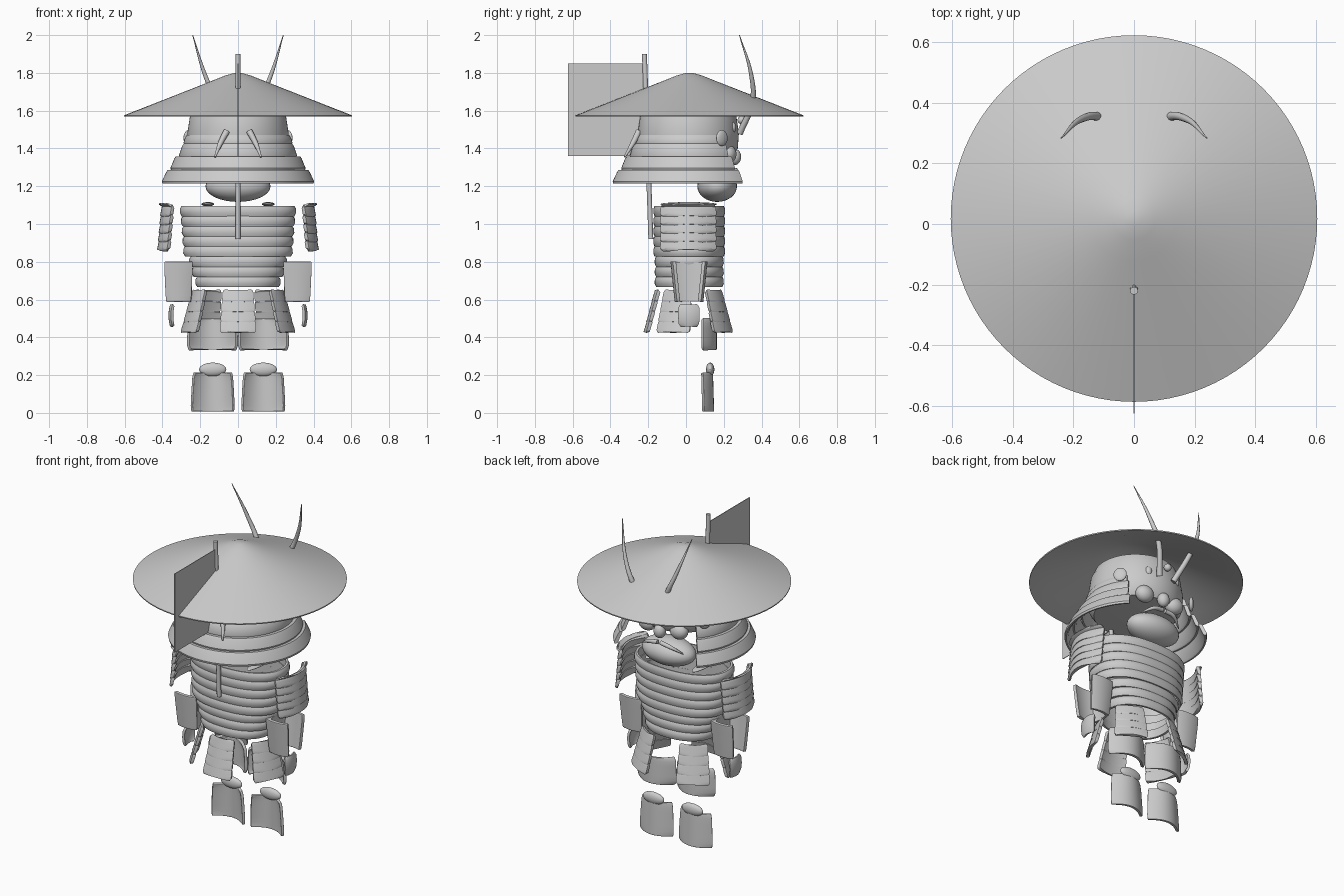
import bpy, bmesh
from math import sin, cos, pi, radians
from mathutils import Vector, Matrix

if "Cube" in bpy.data.objects:
    bpy.data.objects.remove(bpy.data.objects["Cube"])


def make(name, bm):
    bmesh.ops.recalc_face_normals(bm, faces=bm.faces)
    me = bpy.data.meshes.new(name)
    bm.to_mesh(me)
    bm.free()
    ob = bpy.data.objects.new(name, me)
    bpy.context.collection.objects.link(ob)
    return ob


def lathe(name, prof, a0=0, a1=360, sy=1.0, cy=0.0, n=64, loop=False, e=2.0):
    """Sweep an (r, z) profile round z; e > 2 squares the plan off."""
    bm = bmesh.new()
    full = a1 - a0 >= 360
    rows = []
    for i in range(n if full else n + 1):
        a = radians(a0 + (a1 - a0) * i / n)
        c, s = cos(a), sin(a)
        k = (abs(c) ** e + abs(s) ** e) ** (-1 / e)
        rows.append([bm.verts.new((r * k * c, r * k * s * sy + cy, z)) for r, z in prof])
    m = len(prof)
    for i in range(n):
        p, q = rows[i], rows[(i + 1) % len(rows)]
        for j in range(m if loop else m - 1):
            bm.faces.new((p[j], p[(j + 1) % m], q[(j + 1) % m], q[j]))
    if loop and not full:
        bm.faces.new(rows[0])
        bm.faces.new(rows[-1])
    bmesh.ops.remove_doubles(bm, verts=bm.verts, dist=1e-5)
    return make(name, bm)


def plate(name, loc, ang, w0, w1, h, bulge, lean=0.0, t=0.016, corner=0.12, puff=0.0):
    """Curved plate facing direction ang (degrees in plan); w0 top, w1 bottom width."""
    bm = bmesh.new()
    nu, nv = 16, 8
    rot = Matrix.Rotation(radians(ang - 90), 3, 'Z')
    g = []
    for j in range(nv + 1):
        v = sin((j / nv - 0.5) * pi)
        w = (w0 + (w1 - w0) * (1 - v) / 2) * (1 - corner * abs(v) ** 8)
        row = []
        for i in range(nu + 1):
            u = sin((i / nu - 0.5) * pi)
            p = Vector((u * w / 2, -bulge * u * u - lean * v / 2 + puff * (1 - v * v), v * h / 2))
            row.append(bm.verts.new(rot @ p + Vector(loc)))
        g.append(row)
    for j in range(nv):
        for i in range(nu):
            bm.faces.new((g[j][i], g[j][i + 1], g[j + 1][i + 1], g[j + 1][i]))
    ob = make(name, bm)
    so = ob.modifiers.new("thick", 'SOLIDIFY')
    so.thickness, so.offset = t, 0
    be = ob.modifiers.new("soft", 'BEVEL')
    be.width, be.segments, be.limit_method = t * 0.3, 2, 'ANGLE'
    return ob


def ball(name, loc, size, rot=0.0):
    bm = bmesh.new()
    bmesh.ops.create_uvsphere(bm, u_segments=32, v_segments=16, radius=1)
    mat = Matrix.Translation(loc) @ Matrix.Rotation(radians(rot), 4, 'Z') @ Matrix.Diagonal((*size, 1))
    bm.transform(mat)
    return make(name, bm)


def tube(name, pts, radii):
    cu = bpy.data.curves.new(name, 'CURVE')
    cu.dimensions = '3D'
    cu.bevel_depth, cu.bevel_resolution, cu.resolution_u = 1.0, 4, 10
    cu.use_fill_caps = True
    sp = cu.splines.new('BEZIER')
    sp.bezier_points.add(len(pts) - 1)
    for b, p, r in zip(sp.bezier_points, pts, radii):
        b.co, b.radius = p, r
        b.handle_left_type = b.handle_right_type = 'AUTO'
    ob = bpy.data.objects.new(name, cu)
    bpy.context.collection.objects.link(ob)
    return ob


# wide conical hat with a thin rim
lathe("hat", [(0, 1.80), (0.025, 1.798), (0.07, 1.785), (0.14, 1.757), (0.604, 1.575),
              (0.603, 1.568), (0.50, 1.597), (0.14, 1.742), (0, 1.785)], cy=0.018, n=96)

# helmet bowl and flared neck guard, open at the face
lathe("helmet_bowl", [(0, 1.66), (0.16, 1.655), (0.23, 1.63), (0.253, 1.58), (0.268, 1.48),
                      (0.262, 1.40), (0.235, 1.36), (0, 1.35)], cy=0.012)
for i, (r0, r1, z, end) in enumerate([(0.272, 0.288, 1.42, 40), (0.288, 0.312, 1.352, 42),
                                      (0.33, 0.358, 1.284, 43), (0.372, 0.403, 1.214, 45)]):
    h = 0.073 if i else 0.05
    lathe(f"neck_guard_{i}", [(r0, z + h), (r0 - 0.018, z + h), (r1 - 0.022, z + 0.008), (r1 - 0.012, z),
                              (r1 - 0.003, z), (r1, z + 0.012), (r0 + 0.008, z + h - 0.012)],
          -180 - end, end, cy=0.015, loop=True)

# face mask
ball("jaw", (0, 0.165, 1.20), (0.172, 0.105, 0.083))
ball("nose", (0, 0.258, 1.355), (0.036, 0.034, 0.043))
for s in (-1, 1):
    ball("cheek", (s * 0.108, 0.222, 1.37), (0.056, 0.045, 0.05))
    ball("brow_stud", (s * 0.10, 0.245, 1.51), (0.02, 0.02, 0.03))
    ball("side_disc", (s * 0.262, 0.19, 1.455), (0.038, 0.014, 0.042), s * -50)
    tube("moustache", [(s * 0.01, 0.262, 1.285), (s * 0.07, 0.262, 1.275), (s * 0.14, 0.225, 1.235)],
         [0.013, 0.012, 0.003])
    tube("horn", [(s * 0.05, 0.285, 1.48), (s * 0.115, 0.352, 1.65), (s * 0.175, 0.345, 1.79),
                  (s * 0.24, 0.283, 2.0)], [0.017, 0.015, 0.011, 0.002])
    tube("cord_tail", [(s * 0.06, -0.25, 1.49), (s * 0.092, -0.28, 1.43), (s * 0.122, -0.325, 1.355)],
         [0.017, 0.014, 0.005])
ball("crest_knob", (0, 0.295, 1.55), (0.022, 0.022, 0.022))

# banner on its pole at the back
tube("banner_pole", [(0, -0.186, 0.92), (0, -0.203, 1.41), (0, -0.22, 1.90)], [0.013] * 3)
bm = bmesh.new()
bmesh.ops.create_cube(bm, size=1)
bm.transform(Matrix.Translation((0, -0.422, 1.605)) @ Matrix.Diagonal((0.004, 0.405, 0.49, 1)))
make("banner", bm)

# laminated cuirass: hollow rounded hoops
widths = [0.308, 0.302, 0.298, 0.294, 0.290, 0.260, 0.244, 0.226]
for i, r in enumerate(widths):
    z, h = 1.095 - 0.0535 * i, 0.054
    depth = 0.19 if i < 5 else 0.183
    lathe(f"cuirass_hoop_{i}", [(r - 0.010, z), (r - 0.001, z - 0.013), (r, z - 0.036), (r - 0.010, z - h),
                                (r - 0.024, z - h), (r - 0.024, z)],
          sy=depth / r, cy=0.017, loop=True, e=2.3)
for s in (-1, 1):
    ball("shoulder_strap", (s * 0.16, 0.015, 1.105), (0.034, 0.15, 0.011))

for s in (-1, 1):
    out = 0 if s > 0 else 180
    # shoulder guard: five lames and a turned-out top
    for i in range(5):
        plate(f"shoulder_lame_{i}", (s * (0.398 + 0.004 * i), 0.012, 1.068 - 0.045 * i), out,
              0.28, 0.29, 0.05, 0.05, 0.01, 0.02)
    plate("shoulder_cap", (s * 0.405, 0.012, 1.10), out, 0.28, 0.28, 0.014, 0.045, -0.025, 0.01)
    # forearm guard: front and back walls joined on the inner side
    for d in (-1, 1):
        plate("forearm_wall", (s * 0.315, 0.016 + d * 0.078, 0.695), d * 90, 0.148, 0.128, 0.212,
              0.012, -0.022, 0.018, 0.05)
    plate("forearm_inner", (s * 0.25, 0.016, 0.695), out + 180, 0.165, 0.125, 0.21, 0.012, 0, 0.014, 0.03)
    plate("hand_plate", (s * 0.353, 0.015, 0.515), out, 0.11, 0.105, 0.112, 0.012, 0, 0.014, 0.3, 0.008)
    # thigh, knee and shin plates
    plate("thigh_plate", (s * 0.135, 0.155, 0.417), 90, 0.25, 0.262, 0.165, 0.068, 0, 0.018, 0.1)
    ball("knee_pad", (s * 0.134, 0.128, 0.23), (0.072, 0.022, 0.036))
    plate("shin_plate", (s * 0.134, 0.138, 0.11), 90, 0.205, 0.228, 0.205, 0.05, 0.006, 0.016, 0.06)

# hanging skirt panels, four lames each
panels = [("back", 0, -0.165, -90), ("side_r", 0.222, -0.05, -25), ("side_l", -0.222, -0.05, 205),
          ("front_r", 0.165, 0.162, 60), ("front_l", -0.165, 0.162, 120)]
for name, x, y, a in panels:
    for i in range(4):
        d = 0.014 * i
        plate(f"skirt_{name}_{i}", (x + d * cos(radians(a)), y + d * sin(radians(a)), 0.617 - 0.0535 * i), a,
              0.155 + 0.009 * i, 0.164 + 0.009 * i, 0.06, 0.014, 0.018, 0.018)

# smooth shading with sharp edges kept
bpy.ops.object.select_all(action='DESELECT')
for ob in bpy.context.scene.objects:
    if ob.type == 'MESH':
        ob.select_set(True)
        bpy.context.view_layer.objects.active = ob
bpy.ops.object.shade_smooth_by_angle(angle=radians(35))
